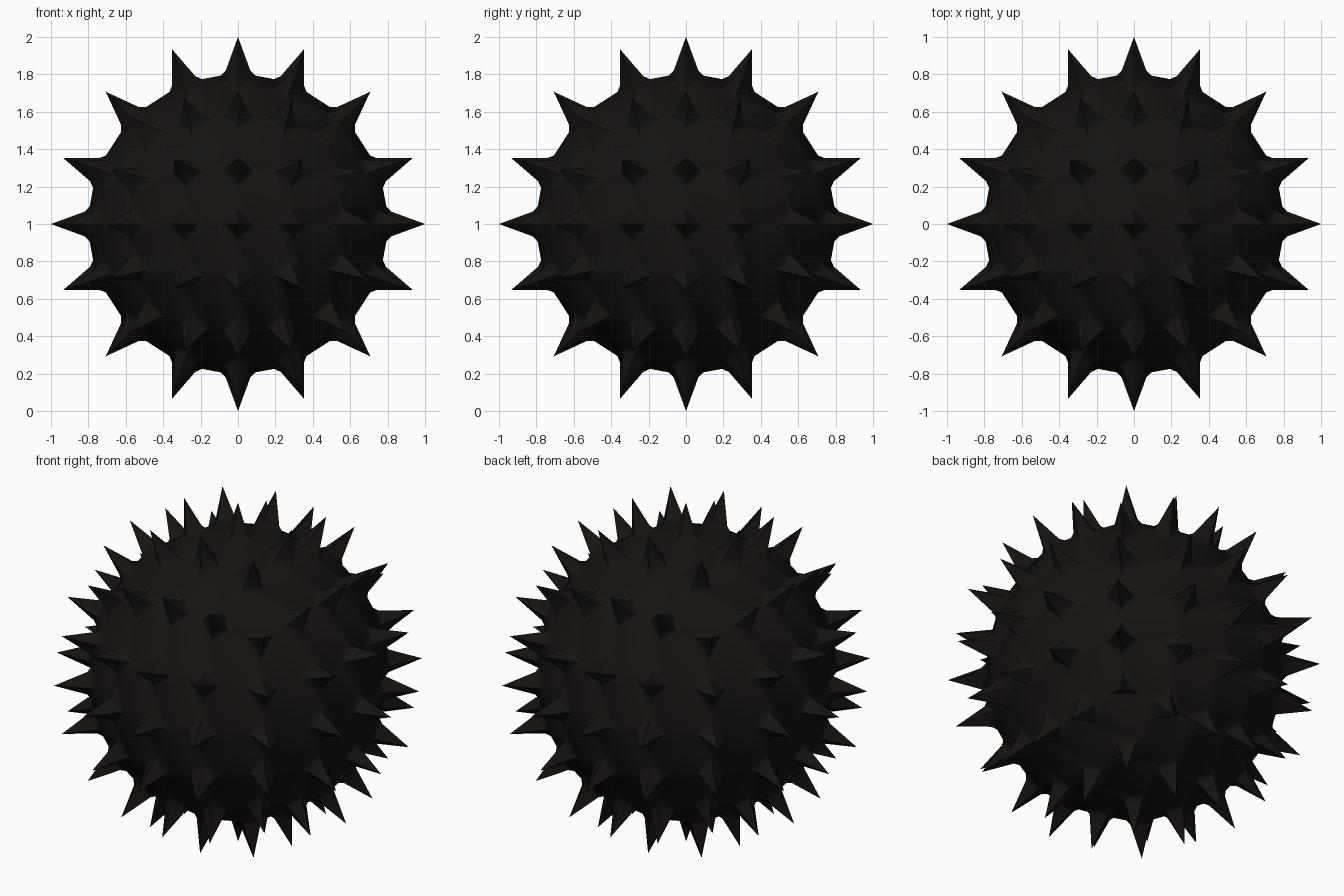
import bpy, bmesh
from math import sqrt, radians
from mathutils import Vector

if "Cube" in bpy.data.objects:
    bpy.data.objects.remove(bpy.data.objects["Cube"])

BODY_R = 0.81    # body radius at the grid points
BASE = 0.095     # outer spike base
COLLAR = 0.066   # where the flared base turns into the spike
COLLAR_R = 0.82


def cube_to_sphere(p):
    x, y, z = (c * c for c in p)
    return Vector((p.x * sqrt(1 - y / 2 - z / 2 + y * z / 3),
                   p.y * sqrt(1 - x / 2 - z / 2 + x * z / 3),
                   p.z * sqrt(1 - x / 2 - y / 2 + x * y / 3))).normalized()


# Body: gridded cube mapped onto a sphere
bm = bmesh.new()
bmesh.ops.create_cube(bm, size=2)
bmesh.ops.subdivide_edges(bm, edges=bm.edges[:], cuts=3, use_grid_fill=True)
dirs = []
for v in bm.verts:
    n = cube_to_sphere(v.co)
    dirs.append(n)
    v.co = n * BODY_R

# Cut a small base polygon at every grid point
bmesh.ops.bevel(bm, geom=bm.verts[:], offset=BASE, offset_type='OFFSET',
                segments=1, profile=0.5, affect='VERTICES')


def axis_of(face):
    c = face.calc_center_median().normalized()
    n = max(dirs, key=lambda d: d.dot(c))
    ok = all((v.co - n * BODY_R).length < BASE * 1.3 for v in face.verts)
    return n if ok else None


bases = [(f, axis_of(f)) for f in bm.faces]
bases = [(f, n) for f, n in bases if n]

# Spikes: flared collar, then a pointed tip
bmesh.ops.inset_individual(bm, faces=[f for f, n in bases], thickness=0.015)
for f, n in bases:
    for v in f.verts:
        side = v.co - n * v.co.dot(n)
        v.co = n * COLLAR_R + side.normalized() * COLLAR
for f, n in bases:
    tip = bmesh.ops.poke(bm, faces=[f])['verts'][0]
    tip.co = n

bmesh.ops.translate(bm, verts=bm.verts[:], vec=(0, 0, 1))
bmesh.ops.recalc_face_normals(bm, faces=bm.faces[:])
mesh = bpy.data.meshes.new("spiked_ball")
bm.to_mesh(mesh)
bm.free()
ball = bpy.data.objects.new("spiked_ball", mesh)
bpy.context.collection.objects.link(ball)

# Near-black brown finish
mat = bpy.data.materials.new("dark_brown")
mat.diffuse_color = (0.008, 0.006, 0.005, 1)
mat.use_nodes = True
mat.node_tree.nodes["Principled BSDF"].inputs["Base Color"].default_value = mat.diffuse_color
mesh.materials.append(mat)

bpy.context.view_layer.objects.active = ball
ball.select_set(True)
bpy.ops.object.shade_smooth_by_angle(angle=radians(50))
